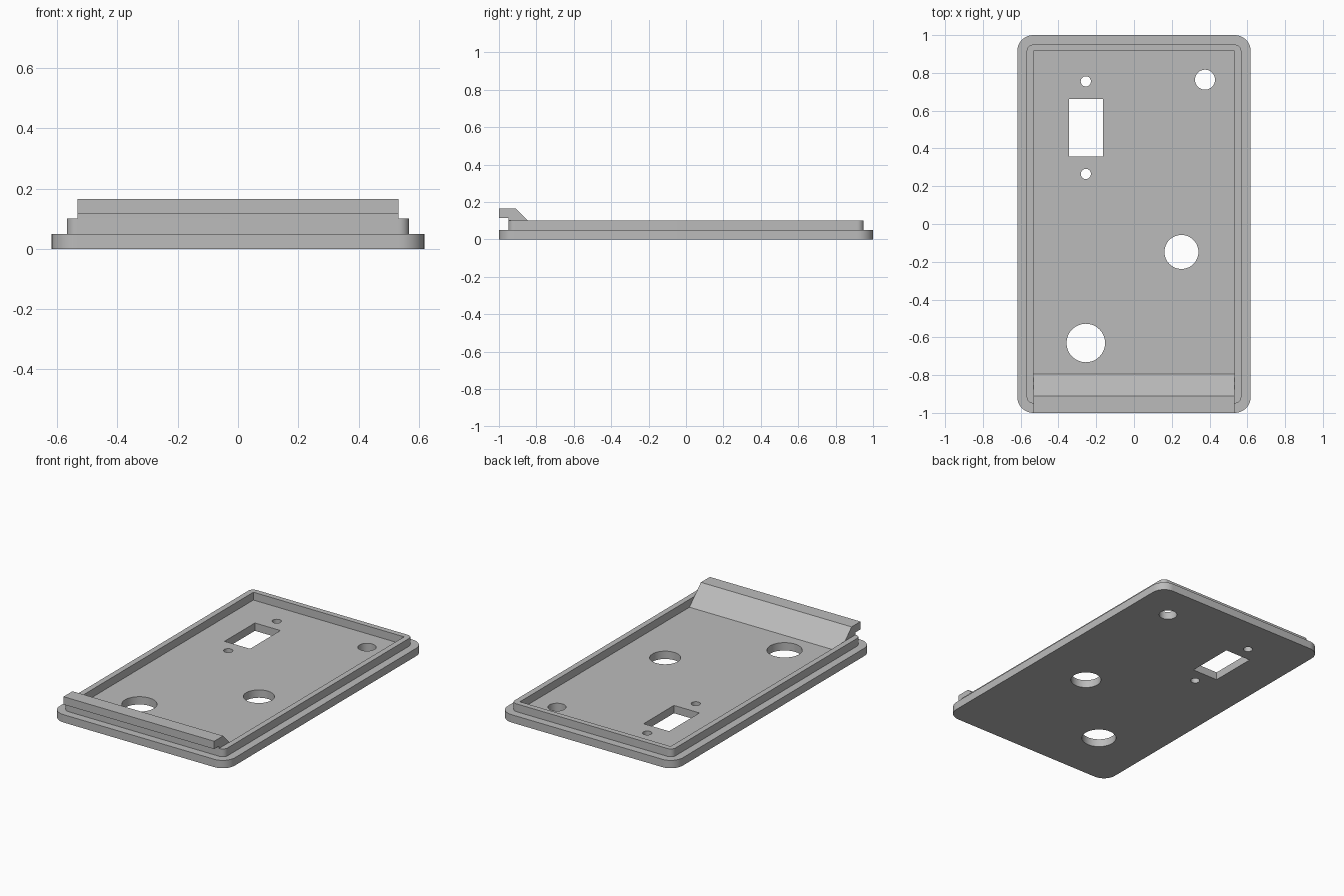
import bpy, bmesh
from math import sin, cos, pi
from mathutils import Matrix, Vector

if "Cube" in bpy.data.objects:
    bpy.data.objects.remove(bpy.data.objects["Cube"])

grey = bpy.data.materials.new("plain grey")
grey.use_nodes = True
grey.diffuse_color = (0.5, 0.5, 0.5, 1)
grey.node_tree.nodes["Principled BSDF"].inputs["Base Color"].default_value = grey.diffuse_color


def circle(x, y, r, n=48):
    return [(x + r * cos(2 * pi * i / n), y + r * sin(2 * pi * i / n)) for i in range(n)]


def rectangle(x, y, hx, hy, r=0.0, n=10):
    """Rectangle outline from its centre and half sizes, with rounded corners if r > 0."""
    points = []
    for k, (sx, sy) in enumerate([(1, 1), (-1, 1), (-1, -1), (1, -1)]):
        cx, cy = x + sx * (hx - r), y + sy * (hy - r)
        if r == 0:
            points.append((cx, cy))
            continue
        for i in range(n + 1):
            a = pi / 2 * (k + i / n)
            points.append((cx + r * cos(a), cy + r * sin(a)))
    return points


def slab(name, loops, depth, matrix):
    """Fill an outline (further loops are holes), extrude it and place it."""
    bm = bmesh.new()
    edges = []
    for loop in loops:
        verts = [bm.verts.new((u, v, 0)) for u, v in loop]
        edges += [bm.edges.new((a, b)) for a, b in zip(verts, verts[1:] + verts[:1])]
    bmesh.ops.triangle_fill(bm, edges=edges, use_beauty=True, normal=Vector((0, 0, 1)))
    top = bmesh.ops.extrude_face_region(bm, geom=bm.faces[:], use_keep_orig=True)
    bmesh.ops.translate(bm, vec=(0, 0, depth),
                        verts=[g for g in top["geom"] if isinstance(g, bmesh.types.BMVert)])
    bmesh.ops.recalc_face_normals(bm, faces=bm.faces[:])
    bmesh.ops.dissolve_limit(bm, angle_limit=0.001, verts=bm.verts[:], edges=bm.edges[:])
    bm.transform(matrix)
    mesh = bpy.data.meshes.new(name)
    bm.to_mesh(mesh)
    bm.free()
    mesh.materials.append(grey)
    obj = bpy.data.objects.new(name, mesh)
    bpy.context.collection.objects.link(obj)
    bpy.ops.object.select_all(action="DESELECT")
    obj.select_set(True)
    bpy.context.view_layer.objects.active = obj
    bpy.ops.object.shade_smooth_by_angle()
    return obj


BASE = 0.05       # plate thickness and rim height
INNER_X, INNER_Y = 0.532, 0.915

# Base plate with a rectangular window, two screw holes and three round holes
slab("base_plate", [
    rectangle(0, 0, 0.618, 1.0, 0.085),
    rectangle(-0.255, 0.51, 0.09, 0.153),
    circle(-0.255, 0.755, 0.027, 32),
    circle(-0.255, 0.265, 0.027, 32),
    circle(0.376, 0.764, 0.053),
    circle(0.251, -0.148, 0.09),
    circle(-0.255, -0.63, 0.102),
], BASE, Matrix.Identity(4))

# Raised rim, rounded outside and square inside
slab("rim", [
    rectangle(0, 0, 0.568, 0.95, 0.035),
    rectangle(0, 0, INNER_X, INNER_Y),
], BASE, Matrix.Translation((0, 0, BASE)))

# Hooked clip with a sloped back, its (y, z) profile extruded along x
hook = [(-1, 0.115), (-0.95, 0.115), (-0.95, 0.1), (-INNER_Y, 0.1),
        (-INNER_Y, BASE), (-0.795, BASE), (-0.91, 0.165), (-1, 0.165)]
along_x = Matrix(((0, 0, 1, -INNER_X), (1, 0, 0, 0), (0, 1, 0, 0), (0, 0, 0, 1)))
slab("hook_clip", [hook], 2 * INNER_X, along_x)
